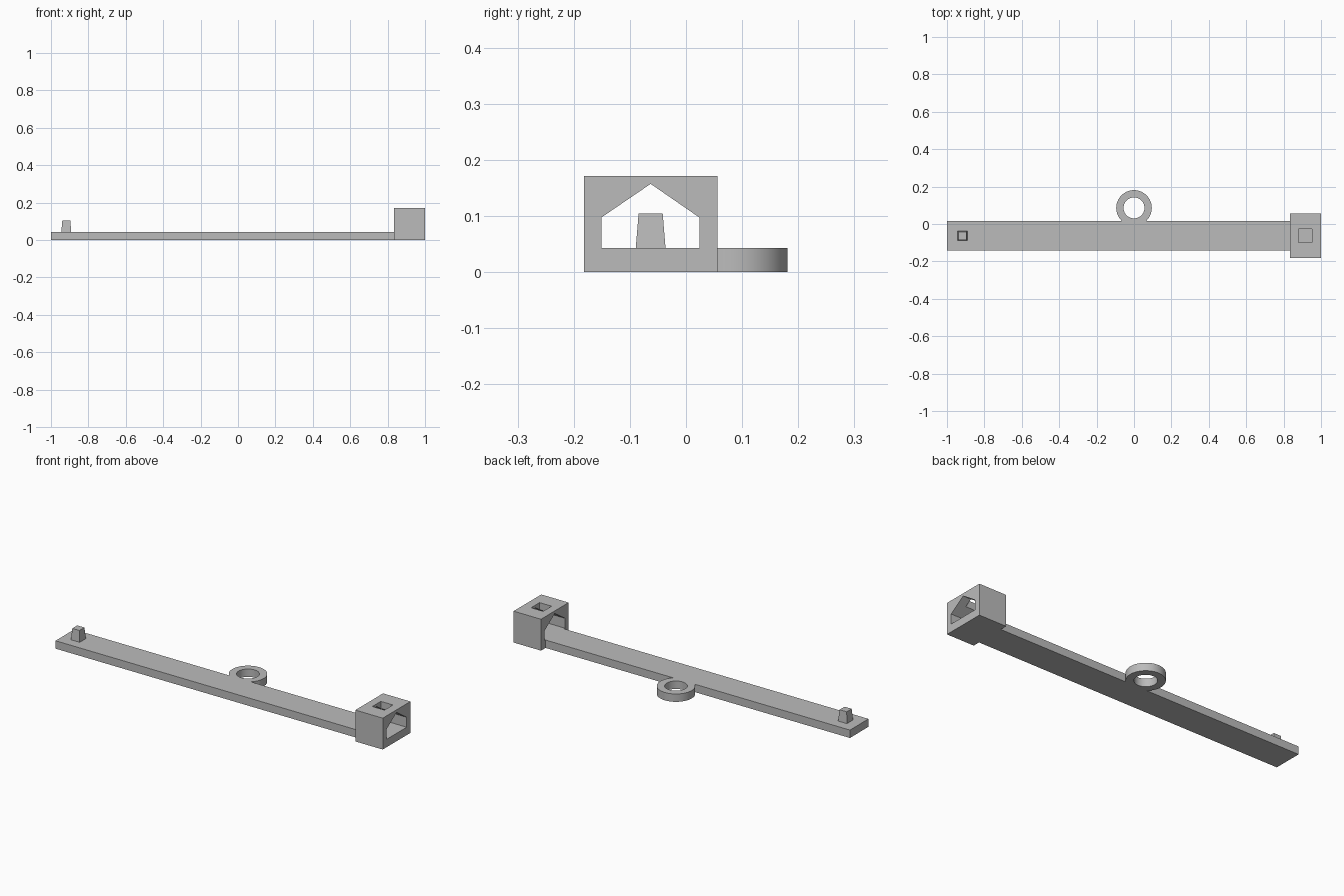
import bpy, bmesh, math
from mathutils import Matrix

if "Cube" in bpy.data.objects:
    bpy.data.objects.remove(bpy.data.objects["Cube"])

MID_Y = -0.063      # centre line of the strap
STRAP_TOP = 0.043

grey = bpy.data.materials.new("plain_grey")
grey.diffuse_color = (0.5, 0.5, 0.5, 1)
grey.use_nodes = True
grey.node_tree.nodes["Principled BSDF"].inputs["Base Color"].default_value = grey.diffuse_color


def add_object(name, bm):
    bmesh.ops.recalc_face_normals(bm, faces=bm.faces)
    mesh = bpy.data.meshes.new(name)
    bm.to_mesh(mesh)
    bm.free()
    mesh.materials.append(grey)
    obj = bpy.data.objects.new(name, mesh)
    bpy.context.collection.objects.link(obj)
    return obj


def prism(name, loops, depth, matrix=Matrix()):
    """Extrude a flat outline (first loop) with holes (other loops)."""
    bm = bmesh.new()
    edges = []
    for loop in loops:
        vs = [bm.verts.new((u, v, 0)) for u, v in loop]
        edges += [bm.edges.new((vs[i - 1], vs[i])) for i in range(len(vs))]
    bmesh.ops.triangle_fill(bm, edges=edges, use_beauty=True, normal=(0, 0, 1))
    ext = bmesh.ops.extrude_face_region(bm, geom=bm.faces[:], use_keep_orig=True)
    top = [g for g in ext["geom"] if isinstance(g, bmesh.types.BMVert)]
    bmesh.ops.translate(bm, verts=top, vec=(0, 0, depth))
    bmesh.ops.transform(bm, matrix=matrix, verts=bm.verts)
    return add_object(name, bm)


def frustum(name, x, z0, z1, base, top):
    """Square block centred on the strap line, tapering from base to top width."""
    bm = bmesh.new()
    bmesh.ops.create_cube(bm, size=1)
    for v in bm.verts:
        w, z = (top, z1) if v.co.z > 0 else (base, z0)
        v.co = (x + v.co.x * w, MID_Y + v.co.y * w, z)
    return add_object(name, bm)


def arc(cy, r, a0, a1, n):
    return [(r * math.cos(a0 + (a1 - a0) * i / n), cy + r * math.sin(a0 + (a1 - a0) * i / n))
            for i in range(n + 1)]


# Strap with the ring growing out of its back edge
front, back = MID_Y - 0.08, MID_Y + 0.08
ring_y, ring_r = 0.086, 0.095
a = math.asin((back - ring_y) / ring_r)
outline = [(-1, front), (0.835, front), (0.835, back)]
outline += arc(ring_y, ring_r, a, math.pi - a, 60) + [(-1, back)]
eye = arc(ring_y, 0.056, 0, math.tau, 64)[:-1]
strap = prism("strap_with_ring", [outline, eye], STRAP_TOP)
bpy.context.view_layer.objects.active = strap
strap.select_set(True)
bpy.ops.object.shade_smooth_by_angle(angle=math.radians(30))

# Clasp block with a house-shaped tunnel running along x
shell = [(-0.182, 0), (0.056, 0), (0.056, 0.171), (-0.182, 0.171)]
tunnel = [(-0.151, STRAP_TOP), (0.024, STRAP_TOP), (0.024, 0.097),
          (MID_Y, 0.157), (-0.151, 0.097)]
along_x = Matrix(((0, 0, 1, 0.835), (1, 0, 0, 0), (0, 1, 0, 0), (0, 0, 0, 1)))
clasp = prism("clasp_block", [shell, tunnel], 0.165, along_x)

# Square catch hole through the clasp roof
cutter = frustum("catch_hole_cutter", 0.916, 0.08, 0.25, 0.073, 0.073)
cutter.hide_render = True
cutter.hide_viewport = False
cutter.display_type = 'WIRE'
mod = clasp.modifiers.new("catch_hole", 'BOOLEAN')
mod.object = cutter
mod.operation = 'DIFFERENCE'
mod.solver = 'EXACT'
bpy.context.view_layer.objects.active = clasp
bpy.ops.object.modifier_apply(modifier=mod.name)
bpy.data.objects.remove(cutter)

# Tapered locking peg at the free end
frustum("locking_peg", -0.918, STRAP_TOP, 0.104, 0.053, 0.043)
